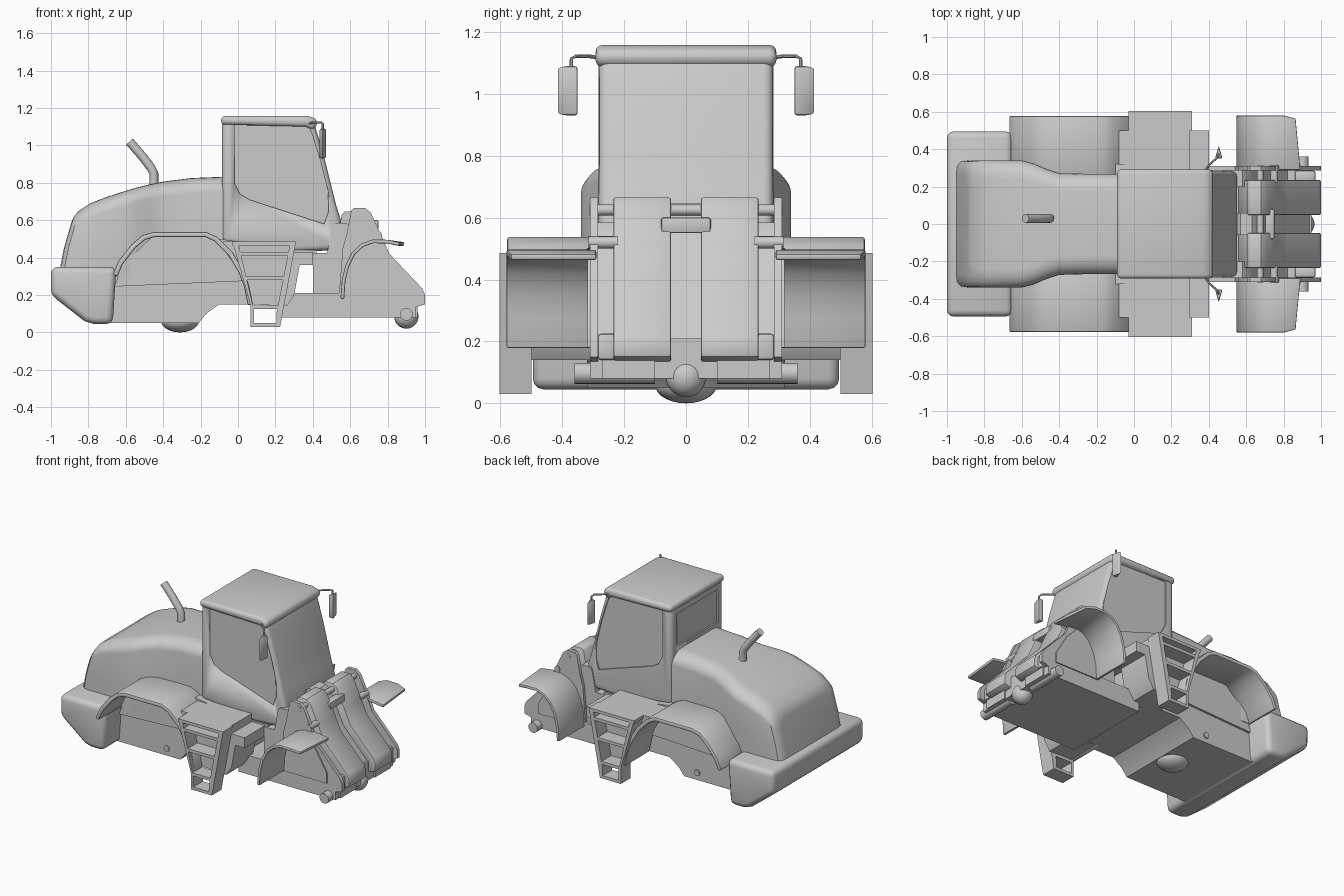
import bpy, bmesh, math
from mathutils import Vector

cube = bpy.data.objects.get("Cube")
if cube:
    bpy.data.objects.remove(cube, do_unlink=True)

grey = bpy.data.materials.new("plain_grey")
grey.use_nodes = True
grey.diffuse_color = (0.6, 0.6, 0.6, 1)
grey.node_tree.nodes["Principled BSDF"].inputs["Base Color"].default_value = (0.6, 0.6, 0.6, 1)


def finish(name, bm, bevel=0.0, segs=3, mirror=False):
    """Bevel the sharp edges, mirror across y if asked, and shade."""
    bmesh.ops.recalc_face_normals(bm, faces=bm.faces)
    if bevel:
        sharp = [e for e in bm.edges if len(e.link_faces) == 2 and e.calc_face_angle() > 0.7]
        bmesh.ops.bevel(bm, geom=sharp, offset=bevel, segments=segs, profile=0.5,
                        affect='EDGES', clamp_overlap=True)
    if mirror:
        copy = bmesh.ops.duplicate(bm, geom=bm.verts[:] + bm.edges[:] + bm.faces[:])["geom"]
        for v in [g for g in copy if isinstance(g, bmesh.types.BMVert)]:
            v.co.y *= -1
        bmesh.ops.reverse_faces(bm, faces=[g for g in copy if isinstance(g, bmesh.types.BMFace)])
    mesh = bpy.data.meshes.new(name)
    bm.to_mesh(mesh)
    bm.free()
    obj = bpy.data.objects.new(name, mesh)
    bpy.context.collection.objects.link(obj)
    mesh.materials.append(grey)
    bpy.ops.object.select_all(action='DESELECT')
    obj.select_set(True)
    bpy.context.view_layer.objects.active = obj
    bpy.ops.object.shade_smooth_by_angle(angle=math.radians(35))
    return obj


def slab(name, pts, y0, y1, bevel=0.0, segs=3, mirror=False):
    """Side profile (x, z) extruded from y0 to y1."""
    bm = bmesh.new()
    face = bm.faces.new([bm.verts.new((x, y0, z)) for x, z in pts])
    new = bmesh.ops.extrude_face_region(bm, geom=[face])["geom"]
    bmesh.ops.translate(bm, verts=[v for v in new if isinstance(v, bmesh.types.BMVert)],
                        vec=(0, y1 - y0, 0))
    return finish(name, bm, bevel, segs, mirror)


def box(name, x0, x1, y0, y1, z0, z1, bevel=0.0, mirror=False):
    return slab(name, [(x0, z0), (x1, z0), (x1, z1), (x0, z1)], y0, y1, bevel, 2, mirror)


def band(pts, t):
    """Closed strip of thickness t below an open (x, z) path."""
    p = [Vector(q) for q in pts]
    inner = []
    for i, q in enumerate(p):
        d = (p[min(i + 1, len(p) - 1)] - p[max(i - 1, 0)]).normalized()
        inner.append(q + Vector((d.y, -d.x)) * t)
    return [tuple(q) for q in p + inner[::-1]]


def tube(name, path, r, mirror=False, sides=12):
    """Round bar swept along a path of 3D points."""
    p = [Vector(q) for q in path]
    bm = bmesh.new()
    rings = []
    for i, q in enumerate(p):
        d = (p[min(i + 1, len(p) - 1)] - p[max(i - 1, 0)]).normalized()
        u = d.cross(Vector((0.3, 1, 0.2))).normalized() if abs(d.y) < 0.9 else Vector((1, 0, 0))
        w = d.cross(u).normalized()
        u = w.cross(d)
        rings.append([bm.verts.new(q + r * (u * math.cos(a) + w * math.sin(a)))
                      for a in (k * math.tau / sides for k in range(sides))])
    for a, b in zip(rings, rings[1:]):
        for k in range(sides):
            bm.faces.new((a[k], a[(k + 1) % sides], b[(k + 1) % sides], b[k]))
    bm.faces.new(rings[0])
    bm.faces.new(rings[-1])
    return finish(name, bm, mirror=mirror)


def dome(name, x, z, r, squash=1.0):
    bm = bmesh.new()
    bmesh.ops.create_uvsphere(bm, u_segments=24, v_segments=14, radius=r)
    for v in bm.verts:
        v.co = (v.co.x + x, v.co.y, v.co.z * squash + z)
    return finish(name, bm)


def cut(target, cutter):
    """Recess the target with a cutter, then discard the cutter."""
    mod = target.modifiers.new("recess", 'BOOLEAN')
    mod.operation, mod.object, mod.solver = 'DIFFERENCE', cutter, 'EXACT'
    bpy.ops.object.select_all(action='DESELECT')
    target.select_set(True)
    bpy.context.view_layer.objects.active = target
    bpy.ops.object.modifier_apply(modifier=mod.name)
    bpy.data.objects.remove(cutter, do_unlink=True)


# Engine hood: loft of slanted rounded sections (bottom x, top x, half width, top z)
bm = bmesh.new()
rings = []
for xb, xt, w, zt in [(-.96, -.89, .27, .59), (-.955, -.878, .31, .62), (-.935, -.85, .333, .65),
                      (-.89, -.79, .34, .69), (-.75, -.7, .34, .725), (-.6, -.6, .34, .757),
                      (-.54, -.54, .325, .775), (-.47, -.47, .295, .792), (-.4, -.4, .272, .806),
                      (-.25, -.25, .268, .825), (-.05, -.05, .268, .833)]:
    half = [(w, .3), (w, .45)]
    for k in range(7):
        a = k * math.pi / 12
        half.append((w - .1 + .1 * math.cos(a), zt - .08 + .08 * math.sin(a)))
    sec = half + [(-y, z) for y, z in reversed(half)]
    rings.append([bm.verts.new((xb + (xt - xb) * max(0, (z - .35) / (zt - .35)), y, z)) for y, z in sec])
for a, b in zip(rings, rings[1:]):
    for k in range(len(a)):
        j = (k + 1) % len(a)
        bm.faces.new((a[k], a[j], b[j], b[k]))
bm.faces.new(rings[0])
bm.faces.new(rings[-1])
finish("engine_hood", bm)

# Rear body
slab("counterweight", [(-1, .35), (-1, .2), (-.82, .06), (-.77, .045), (-.67, .045), (-.65, .35)],
     -.495, .495, .035)
slab("rear_chassis", [(-.7, .05), (-.21, .05), (-.17, .1), (-.1, .15), (.25, .15), (.25, .45), (-.1, .5),
                      (-.7, .34)], -.32, .32)
slab("side_panel", [(-.66, .245), (.04, .275), (-.1, .48), (-.2, .52), (-.45, .52), (-.62, .36)],
     .3, .335, mirror=True)
tube("side_boss", [(-.31, .31, .1), (-.31, .328, .1)], .02, True, 16)
arch = [(-.67, .31), (-.64, .38), (-.57, .47), (-.51, .52), (-.45, .537), (-.17, .537), (-.11, .51),
        (-.03, .43), (.03, .33), (.06, .25), (.08, .15)]
slab("rear_fender", band(arch, .028), .26, .578, .008, 2, True)
dome("rear_axle_dome", -.31, .06, .1, .6)

# Access platform and ladder
slab("platform", [(-.08, .485), (.3, .485), (.3, .43), (.4, .43), (.4, .36), (.33, .36), (.3, .2),
                  (.26, .14), (.08, .15), (.03, .33), (-.08, .46)], .27, .5, mirror=True)
slab("ladder_front_rail", [(.28, .485), (.31, .485), (.225, .03), (.205, .03), (.205, .1)], .5, .603, mirror=True)
slab("ladder_rear_rail", [(-.03, .485), (.0, .485), (.085, .12), (.085, .03), (.068, .03), (.068, .14)],
     .5, .603, mirror=True)
for z, x0, x1 in [(.465, -.03, .3), (.41, .0, .28), (.28, .04, .26), (.125, .07, .23), (.03, .07, .225)]:
    box("ladder_step", x0, x1, .5, .603, z, z + .02, mirror=True)

# Cab with recessed windows
cab = slab("cab", [(-.085, .48), (-.085, 1.14), (.4, 1.14), (.425, 1.06), (.46, .94), (.495, .8), (.525, .68),
                   (.55, .6), (.548, .48), (.53, .44), (.3, .43)], -.282, .282, .03, 4)
window = [(-.02, 1.11), (.375, 1.11), (.4, 1.05), (.44, .92), (.48, .76), (.485, .65), (.46, .58),
          (.06, .71), (.01, .74), (-.02, .8)]
for s in (-1, 1):
    cut(cab, slab("cutter", window, s * .272, s * .4))
cut(cab, box("cutter", -.2, -.075, -.22, .22, .86, 1.08))
slab("roof", [(-.09, 1.11), (-.09, 1.158), (.37, 1.158), (.41, 1.145), (.43, 1.12), (.4, 1.08), (.36, 1.1)],
     -.292, .292, .022)

# Exhaust and mirrors
tube("exhaust_pipe", [(-.45, .03, .76), (-.45, .03, .85), (-.465, .03, .88), (-.515, .03, .945),
                      (-.58, .03, 1.02)], .024, sides=16)
tube("mirror_arm", [(.37, .27, 1.115), (.4, .315, 1.122), (.445, .355, 1.122), (.453, .37, 1.115),
                    (.453, .372, 1.05)], .006, True, 8)
bm = bmesh.new()
bmesh.ops.create_cone(bm, segments=3, radius1=.042, radius2=.042, depth=.16, cap_ends=True)
for v in bm.verts:
    v.co = (.453 + v.co.x * .55, .373 + v.co.y * 1.1, 1.01 + v.co.z)
finish("mirror", bm, .01, 2, True)

# Front frame
box("front_frame", .22, .95, -.31, .31, .08, .21)
slab("frame_neck", [(.4, .2), (.62, .2), (.62, .5), (.56, .45), (.5, .425), (.4, .425)], -.29, .29)
box("neck_floor", .28, .42, -.28, .28, .38, .44)

# Lifting towers, side plates and middle web
tower = [(.54, .2), (.56, .45), (.58, .52), (.605, .65), (.62, .665), (.68, .665), (.71, .64), (.77, .51),
         (.81, .42), (.985, .235), (1, .2), (1, .15), (.95, .135), (.6, .135)]
slab("tower", tower, .048, .235, .008, 2, True)
slab("tower_side_plate", tower, .285, .31, mirror=True)
slab("tower_web", [(x - .05, z - .02) for x, z in tower], -.06, .06)
slab("tower_filler", [(x - .1, z - .08) for x, z in tower if z > .3] + [(.88, .14), (.5, .14)], .2, .29, mirror=True)
tube("upper_pin", [(.675, -.312, .625), (.675, .312, .625)], .018, sides=16)
tube("lower_pin", [(.75, .22, .52), (.75, .315, .52)], .02, True, 16)
box("web_block", .7, .75, -.08, .08, .55, .6, .006)
box("tower_lug", .86, .97, .225, .285, .14, .225, .01, True)

# Front fenders
guard = [(.548, .18), (.555, .28), (.575, .36), (.61, .43), (.66, .475), (.72, .497), (.8, .495), (.89, .482)]
bm_obj = slab("front_fender", band(guard, .02), .29, .58, .006, 2, True)
for v in bm_obj.data.vertices:
    # round the outer front corner in plan
    if v.co.x > .85 and abs(v.co.y) > .5:
        v.co.x -= .025
        v.co.y *= .975
slab("fender_inner_plate", [(.55, .18), (.89, .18), (.89, .25), (.8, .4), (.72, .48), (.66, .47), (.6, .41),
                            (.56, .3)], .29, .318, mirror=True)

# Front hinge
tube("hinge_bar", [(.9, .1, .097), (.9, .36, .097)], .034, True, 20)
box("hinge_mount", .82, .96, .1, .27, .08, .15, mirror=True)
dome("front_hitch_dome", .9, .085, .065)
